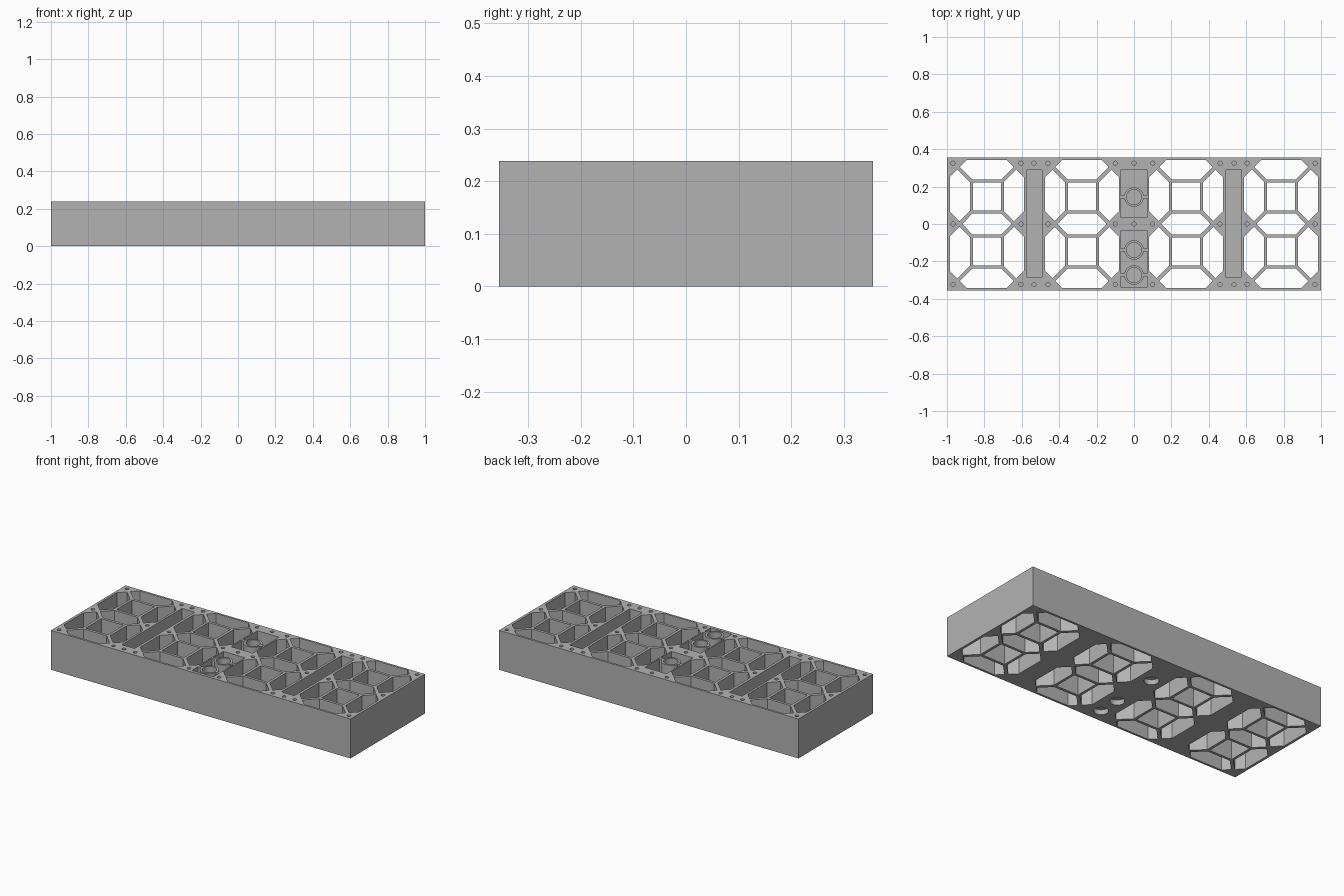
import bpy, bmesh, math

if "Cube" in bpy.data.objects:
    bpy.data.objects.remove(bpy.data.objects["Cube"])

H, HX, HY = 0.238, 1.0, 0.355
FLOOR = 0.03           # thickness left under slots and pockets
SCREW_Z = 0.12         # bottom of the blind screw holes

grey = bpy.data.materials.new("grey plastic")
grey.diffuse_color = (0.45, 0.45, 0.45, 1)
grey.use_nodes = True
grey.node_tree.nodes["Principled BSDF"].inputs["Base Color"].default_value = grey.diffuse_color


def prism(bm, pts, z0, z1):
    """Closed vertical prism from a 2D outline."""
    lo = [bm.verts.new((x, y, z0)) for x, y in pts]
    hi = [bm.verts.new((x, y, z1)) for x, y in pts]
    bm.faces.new(lo[::-1])
    bm.faces.new(hi)
    n = len(pts)
    for i in range(n):
        j = (i + 1) % n
        bm.faces.new((lo[i], lo[j], hi[j], hi[i]))


def rect(x0, x1, y0, y1):
    return [(x0, y0), (x1, y0), (x1, y1), (x0, y1)]


def circle(cx, cy, r, n):
    return [(cx + r * math.cos(2 * math.pi * i / n),
             cy + r * math.sin(2 * math.pi * i / n)) for i in range(n)]


def make(name, bm):
    bmesh.ops.recalc_face_normals(bm, faces=bm.faces)
    me = bpy.data.meshes.new(name)
    bm.to_mesh(me)
    bm.free()
    ob = bpy.data.objects.new(name, me)
    bpy.context.collection.objects.link(ob)
    me.materials.append(grey)
    return ob


# solid block
bm = bmesh.new()
prism(bm, rect(-HX, HX, -HY, HY), 0, H)
block = make("tray_block", bm)

cut = bmesh.new()
LOW, TOP = -0.05, H + 0.05

# octagonal through cells, each a square well surrounded by ribs
CY, S, W, D = 0.147, 0.075, 0.091, 0.014
SUM_OUT, SUM_IN = 0.302, 0.278
a, b = (SUM_OUT + D) / 2, (SUM_OUT - D) / 2
c, d = (SUM_IN + D) / 2, (SUM_IN - D) / 2
for cx in (-0.787, -0.278, 0.278, 0.787):
    for sy in (1, -1):
        prism(cut, rect(cx - S, cx + S, sy * CY - S, sy * CY + S), LOW, TOP)
        for sx in (1, -1):
            side = [(W, W - D), (a, b), (0.198, 0.104), (0.198, -0.079),
                    (c, -d), (W, D - W)]
            prism(cut, [(cx + sx * x, sy * (CY + y)) for x, y in side], LOW, TOP)
        outer = [(D - W, W), (-b, a), (-0.107, 0.195), (0.107, 0.195),
                 (b, a), (W - D, W)]
        prism(cut, [(cx + x, sy * (CY + y)) for x, y in outer], LOW, TOP)
    g = CY - W
    prism(cut, [(cx - W + D, g), (cx - d, 0), (cx - W + D, -g),
                (cx + W - D, -g), (cx + d, 0), (cx + W - D, g)], LOW, TOP)

# long slots and centre pockets
for sx in (-0.534, 0.532):
    prism(cut, rect(sx - 0.042, sx + 0.042, -0.284, 0.289), FLOOR, TOP)
POCKETS = ((0.037, 0.289), (-0.337, -0.037))
for y0, y1 in POCKETS:
    prism(cut, rect(-0.072, 0.072, y0, y1), FLOOR, TOP)

# blind screw holes
for y in (-0.323, 0, 0.325):
    for x in (0.1, 0.46, 0.535, 0.605, 0.968):
        if y == 0 and x == 0.535:
            continue
        for s in (1, -1):
            prism(cut, circle(s * x, y, 0.011, 16), SCREW_Z, TOP)
for y in (0, 0.325):
    prism(cut, circle(0, y, 0.011, 16), SCREW_Z, TOP)

# post bores through the pocket floors
POSTS = (0.144, -0.139, -0.273)
R_IN, R_OUT, N = 0.04, 0.052, 32
for y in POSTS:
    prism(cut, circle(0, y, R_IN, N), LOW, FLOOR + 0.02)

cutter = make("cutter", cut)
mod = block.modifiers.new("cut", "BOOLEAN")
mod.operation, mod.solver, mod.object = "DIFFERENCE", "EXACT", cutter
bpy.context.view_layer.objects.active = block
bpy.ops.object.modifier_apply(modifier="cut")
bpy.data.objects.remove(cutter)

# hollow round posts with side ribs, level with the top
for i, y in enumerate(POSTS):
    bm = bmesh.new()
    rings = [[bm.verts.new((px, py, z)) for px, py in circle(0, y, r, N)]
             for r, z in ((R_IN, FLOOR), (R_OUT, FLOOR), (R_OUT, H), (R_IN, H))]
    for k in range(4):
        p, q = rings[k], rings[(k + 1) % 4]
        for j in range(N):
            m = (j + 1) % N
            bm.faces.new((p[j], p[m], q[m], q[j]))
    for s in (1, -1):
        x0, x1 = sorted((s * 0.05, s * 0.072))
        prism(bm, rect(x0, x1, y - 0.008, y + 0.008), FLOOR, H)
    post = make("hollow_post_%d" % (i + 1), bm)
    bpy.ops.object.select_all(action="DESELECT")
    post.select_set(True)
    bpy.context.view_layer.objects.active = post
    bpy.ops.object.shade_smooth_by_angle(angle=math.radians(30))
